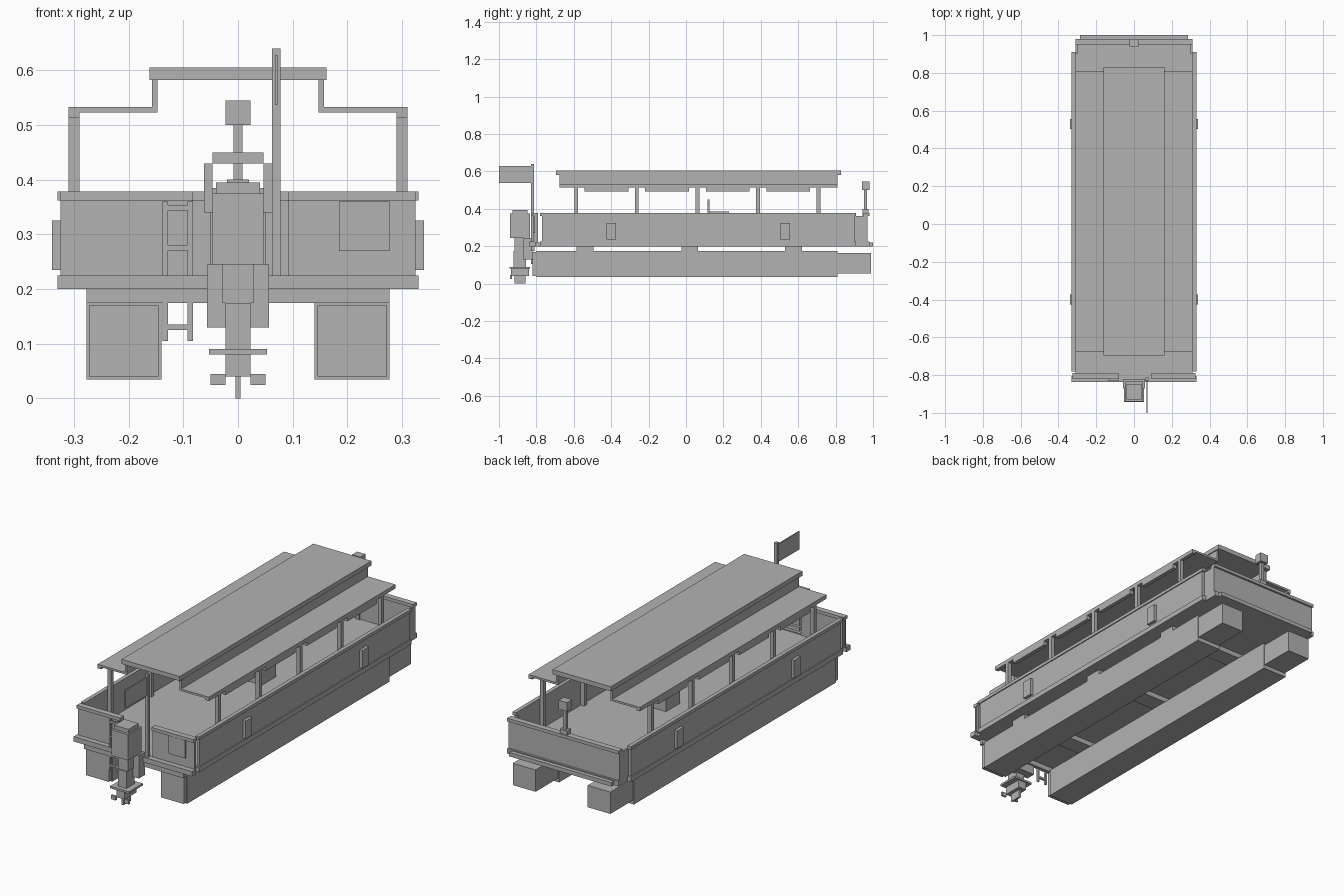
import bpy, bmesh
from mathutils import Vector

cube = bpy.data.objects.get("Cube")
if cube:
    bpy.data.objects.remove(cube, do_unlink=True)

GREY = (0.45, 0.45, 0.45, 1)
grey = bpy.data.materials.new("plain grey")
grey.use_nodes = True
grey.diffuse_color = GREY
grey.node_tree.nodes["Principled BSDF"].inputs["Base Color"].default_value = GREY

# Main levels and stations shared by the parts
THIN = 0.01
THICK = 0.02
HALF_BEAM = 0.33
WALL = HALF_BEAM - THICK
STERN, BOW = -0.82, 0.96
FLOAT_BOTTOM, FLOAT_TOP = 0.035, 0.175
FLOAT_INNER, FLOAT_OUTER = 0.14, 0.277
DECK_BOTTOM = 0.2
FLOOR = DECK_BOTTOM + THICK
RAIL_BOTTOM, RAIL_TOP = 0.362, 0.378
EAVES = 0.523
ROOF_BOTTOM, ROOF_TOP = 0.582, 0.605
CANOPY_BACK, CANOPY_FRONT = -0.675, 0.81


def box(name, x, y, z, mirror=False):
    """Box from (low, high) ranges, optionally mirrored to the other side."""
    ranges = (x, y, z)
    middle = Vector([(low + high) / 2 for low, high in ranges])
    size = Vector([high - low for low, high in ranges])
    bm = bmesh.new()
    bmesh.ops.create_cube(bm, size=1)
    bmesh.ops.scale(bm, vec=size, verts=bm.verts)
    bmesh.ops.translate(bm, vec=middle, verts=bm.verts)
    mesh = bpy.data.meshes.new(name)
    bm.to_mesh(mesh)
    bm.free()
    mesh.materials.append(grey)
    part = bpy.data.objects.new(name, mesh)
    bpy.context.collection.objects.link(part)
    if mirror:
        part.modifiers.new("Mirror", 'MIRROR').use_axis[0] = True


def pair(name, x, y, z):
    """The same box on the left and on the right."""
    box(name, x, y, z, mirror=True)


def centred(name, half_width, y, z):
    """Box spanning the centre line."""
    box(name, (-half_width, half_width), y, z)


def around(middle, half):
    """Range of the given half size about a middle."""
    return (middle - half, middle + half)


def inset(low, high, margin):
    """Range shrunk at both ends."""
    return (low + margin, high - margin)


# Floats with narrower end pieces
FLOAT_BACK = STERN + THICK
pair("pontoon", (FLOAT_INNER, FLOAT_OUTER), (FLOAT_BACK, CANOPY_FRONT), (FLOAT_BOTTOM, FLOAT_TOP))
pair("pontoon_tail", inset(FLOAT_INNER, FLOAT_OUTER, THIN / 2), (STERN, FLOAT_BACK),
     inset(FLOAT_BOTTOM, FLOAT_TOP, THIN / 2))
pair("pontoon_nose", inset(FLOAT_INNER, FLOAT_OUTER, THIN / 2), (CANOPY_FRONT, 0.99),
     inset(FLOAT_BOTTOM + THIN, FLOAT_TOP, THIN))
for y in (-0.54, 0.02, 0.575):
    centred("cross_beam", FLOAT_OUTER, around(y, 0.045), (FLOAT_TOP, DECK_BOTTOM))
centred("transom_beam", FLOAT_OUTER, around(STERN, THIN), (FLOAT_TOP, DECK_BOTTOM + THIN))

# Deck and rub rails
RUB = (DECK_BOTTOM, 0.225)
SIDE = (-0.77, 0.9)
SIDE_RAIL = inset(*SIDE, -THIN)
centred("deck", WALL, (STERN, BOW), (DECK_BOTTOM, FLOOR))
pair("side_rub_rail", (WALL, HALF_BEAM), SIDE_RAIL, RUB)
centred("stern_rub_rail", HALF_BEAM, around(STERN, THICK * 0.8), RUB)
centred("bow_rub_rail", WALL, (BOW, BOW + THICK), RUB)
centred("bow_bumper", 0.285, (BOW + THICK, 1), (DECK_BOTTOM, FLOOR))

# Fences: walls capped by flat rails
PANEL = (FLOOR, RAIL_BOTTOM)
CAP = (RAIL_BOTTOM, RAIL_TOP)
WALL_FACE = HALF_BEAM - THIN / 2
pair("side_wall", (WALL, WALL_FACE), SIDE, PANEL)
pair("side_top_rail", (WALL, HALF_BEAM), SIDE_RAIL, CAP)
pair("stern_corner_post", (WALL, WALL + THIN), around(FLOAT_BACK, THIN), PANEL)
pair("bow_return", (WALL - THIN, WALL), (SIDE[1], BOW), PANEL)
centred("bow_panel", WALL, (BOW, BOW + THIN), PANEL)
centred("bow_top_rail", WALL, inset(BOW, BOW + THIN, -THIN), CAP)
for x in ((-WALL_FACE, -0.082), (0.092, WALL_FACE)):
    box("stern_wall", x, (STERN + THIN, FLOAT_BACK), PANEL)
    box("stern_top_rail", x, (STERN, FLOAT_BACK + THIN), CAP)
box("stern_plate", (0.185, FLOAT_OUTER), (STERN + THIN / 4, STERN + THIN), (0.27, 0.36))
for y in (-0.4, 0.53):
    pair("fender", (WALL_FACE, HALF_BEAM + THIN), around(y, 0.026), (0.235, 0.325))

# Canopy: posts, rolled curtains, stepped roof
POST = inset(WALL - THICK, WALL, 0)
SPACING = 0.324
BEAM_BOTTOM = EAVES - THIN
RISER_INNER = 0.147
CANOPY = (CANOPY_BACK, CANOPY_FRONT)
for i in range(5):
    y = -0.587 + i * SPACING
    pair("canopy_post", POST, around(y, THIN), (FLOOR, EAVES))
    if i < 4:
        middle = y + SPACING / 2
        pair("rolled_curtain", POST, around(middle, 0.117), (BEAM_BOTTOM - THICK, BEAM_BOTTOM))
pair("canopy_beam", POST, CANOPY, (BEAM_BOTTOM, EAVES))
pair("lower_roof", (RISER_INNER, WALL), CANOPY, (EAVES, EAVES + THIN))
pair("roof_riser", (RISER_INNER, RISER_INNER + THIN), CANOPY, (EAVES, ROOF_BOTTOM))
centred("upper_roof", 0.162, inset(*CANOPY, -THICK), (ROOF_BOTTOM, ROOF_TOP))

# Console with windscreen frame
SCREEN_Y = 0.12
SCREEN = around(SCREEN_Y, THIN / 2)
SCREEN_TOP = 0.43
centred("console", 0.05, (SCREEN_Y, 0.23), (FLOOR, 0.385))
pair("windscreen_side", (0.047, 0.062), SCREEN, (0.34, SCREEN_TOP))
centred("windscreen_top", 0.047, SCREEN, (SCREEN_TOP, SCREEN_TOP + THICK))

# Bow light
LIGHT_BOTTOM = 0.5
centred("light_mast", THIN * 0.8, around(BOW, THIN * 0.8), (FLOOR, LIGHT_BOTTOM))
centred("light_mount", THICK, around(BOW, THIN * 1.5), (RAIL_BOTTOM, 0.4))
centred("light_box", 0.023, around(BOW, THICK), (LIGHT_BOTTOM, 0.545))

# Flag
FLAG_X = 0.07
FLAG_POLE_Y = around(STERN, THIN * 0.8)
box("flag_pole", around(FLAG_X, THIN * 0.8), FLAG_POLE_Y, (DECK_BOTTOM, 0.64))
box("flag", around(FLAG_X, THIN / 4), (-1, STERN), (0.537, 0.628))

# Boarding ladder
LADDER_Y = (STERN - THIN, STERN)
LADDER_BOTTOM, LADDER_TOP = 0.105, 0.36
LADDER_LEFT, LADDER_RIGHT = -0.133, -0.087
for x in (LADDER_LEFT, LADDER_RIGHT):
    box("ladder_rail", around(x, THIN / 2), LADDER_Y, (LADDER_BOTTOM, LADDER_TOP))
for i in range(4):
    z = LADDER_BOTTOM + THICK + i * 0.073
    box("ladder_rung", (LADDER_LEFT, LADDER_RIGHT), LADDER_Y, (z, z + THIN))

# Outboard motor, stacked from the skeg up to the cowl
SKEG_TOP, PLATE, NECK, COWL, CAP_BOTTOM = 0.04, 0.08, 0.175, 0.245, 0.375
MOTOR_Y = -0.888
LEG = 0.023
centred("skeg", THIN / 2, around(MOTOR_Y, 0.03), (0, SKEG_TOP))
centred("gearcase", LEG, around(MOTOR_Y, 0.048), (SKEG_TOP, PLATE))
centred("splash_plate", 0.053, around(MOTOR_Y, 0.055), (PLATE, PLATE + THIN))
centred("motor_leg", LEG, around(MOTOR_Y, 0.033), (PLATE, NECK))
centred("motor_neck", 0.028, around(MOTOR_Y, 0.028), (NECK, COWL))
centred("motor_bracket", 0.057, (-0.87, STERN), (0.13, COWL))
centred("motor_cowl", 0.047, around(MOTOR_Y, 0.053), (COWL, CAP_BOTTOM))
centred("cowl_cap", SKEG_TOP, around(MOTOR_Y, SKEG_TOP), (CAP_BOTTOM, CAP_BOTTOM + THICK))
pair("propeller_blade", (LEG, 0.05), around(MOTOR_Y - 0.048, THIN / 2), (0.025, 0.045))
